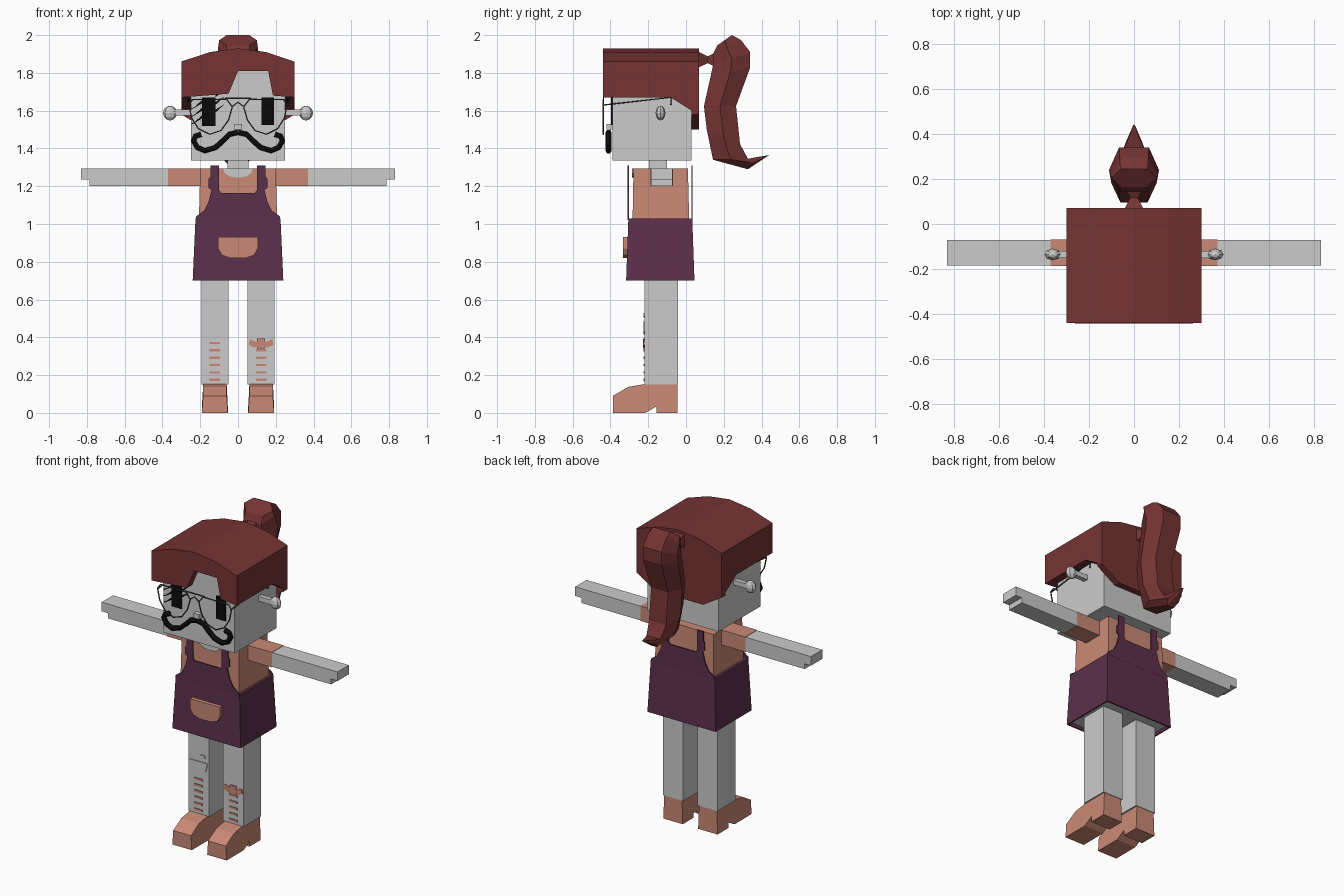
import bpy, bmesh
from mathutils import Vector

cube = bpy.data.objects.get("Cube")
if cube:
    bpy.data.objects.remove(cube, do_unlink=True)


def material(name, r, g, b):
    m = bpy.data.materials.new(name)
    m.use_nodes = True
    m.diffuse_color = (r, g, b, 1)
    node = next(n for n in m.node_tree.nodes if n.type == 'BSDF_PRINCIPLED')
    node.inputs["Base Color"].default_value = (r, g, b, 1)
    return m


GREY = material("pale grey", .6, .6, .6)
RED = material("dark red", .18, .034, .034)
SALMON = material("salmon", .59, .25, .18)
PURPLE = material("plum", .108, .03, .07)
BLACK = material("black", .003, .003, .003)
WIRE = material("wire grey", .06, .06, .065)


def loft(name, rings, *mats):
    """Skin a list of equal-length point rings and cap both ends."""
    bm = bmesh.new()
    vs = [[bm.verts.new(p) for p in ring] for ring in rings]
    n = len(vs[0])
    for a, b in zip(vs, vs[1:]):
        for i in range(n):
            j = (i + 1) % n
            bm.faces.new((a[i], a[j], b[j], b[i]))
    bm.faces.new(vs[0])
    bm.faces.new(vs[-1])
    bmesh.ops.recalc_face_normals(bm, faces=bm.faces)
    me = bpy.data.meshes.new(name)
    bm.to_mesh(me)
    bm.free()
    for m in mats:
        me.materials.append(m)
    ob = bpy.data.objects.new(name, me)
    bpy.context.collection.objects.link(ob)
    return ob


def front_plate(name, pts, y0, y1, mat):
    """Extrude an (x, z) outline along y."""
    return loft(name, [[(x, y, z) for x, z in pts] for y in (y0, y1)], mat)


def side_plate(name, pts, x0, x1, mat):
    """Extrude a (y, z) outline along x."""
    return loft(name, [[(x, y, z) for y, z in pts] for x in (x0, x1)], mat)


def rect(x0, x1, y0, y1, z):
    return [(x0, y0, z), (x1, y0, z), (x1, y1, z), (x0, y1, z)]


def box(name, x, y, z, mat):
    return loft(name, [rect(*x, *y, h) for h in z], mat)


def wire(name, pts, radius, mat, cyclic=False):
    cu = bpy.data.curves.new(name, 'CURVE')
    cu.dimensions = '3D'
    cu.bevel_depth = radius
    cu.bevel_resolution = 1
    cu.use_fill_caps = True
    sp = cu.splines.new('POLY')
    sp.points.add(len(pts) - 1)
    for p, co in zip(sp.points, pts):
        p.co = (*co, 1)
    sp.use_cyclic_u = cyclic
    cu.materials.append(mat)
    ob = bpy.data.objects.new(name, cu)
    bpy.context.collection.objects.link(ob)
    return ob


def mirrored(half):
    """Close a right-half outline with its mirror image."""
    return half + [(-x, z) for x, z in reversed(half)]


SIDES = (("left", 1), ("right", -1))

# Head, nose and neck
box("head", (-.25, .25), (-.39, .03), (1.335, 1.85), GREY)
box("nose", (-.02, .02), (-.42, -.39), (1.5, 1.53), GREY)
box("neck", (-.055, .055), (-.195, -.10), (1.25, 1.34), GREY)

# Hair shell: crown, fringe, back and sides
arc = [(.3, 1.86), (.15, 1.91), (0, 1.93), (-.15, 1.91), (-.3, 1.86)]
front_plate("hair_crown", arc + [(-.3, 1.83), (.3, 1.83)], -.39, .03, RED)
fringe = [(-.3, 1.67), (-.05, 1.69), (0, 1.81), (.16, 1.81), (.185, 1.68), (.3, 1.67)]
front_plate("hair_fringe", arc + fringe, -.44, -.39, RED)
nape = [(-.3, 1.58), (-.17, 1.5), (.17, 1.5), (.3, 1.58)]
front_plate("hair_back", arc + nape, .03, .07, RED)
for side, s in SIDES:
    side_plate(side + "_hair", [(-.39, 1.83), (.03, 1.83), (.03, 1.6), (-.08, 1.67), (-.39, 1.67)],
               s * .25, s * .3, RED)

# Ponytail tie and tail
loft("ponytail_tie", [[(-w, y, 1.87 - w), (w, y, 1.87 - w), (w, y, 1.87 + w), (-w, y, 1.87 + w)]
                      for y, w in ((.07, .04), (.115, .018), (.15, .035))], RED)
tail = [((.165, 1.945), (.243, 2.0), .1), ((.143, 1.9), (.29, 1.975), .105),
        ((.143, 1.84), (.34, 1.91), .11), ((.13, 1.78), (.34, 1.83), .11),
        ((.095, 1.624), (.265, 1.624), .1), ((.11, 1.5), (.286, 1.423), .1),
        ((.143, 1.34), (.328, 1.345), .08), ((.328, 1.29), (.38, 1.355), .04),
        ((.425, 1.355), (.44, 1.365), .006)]
rings = []
for f, b, w in tail:
    f, b = Vector((0, *f)), Vector((0, *b))
    m, X = (f + b) / 2, Vector((w, 0, 0))
    rings.append([f - X * .6, f + X * .6, m + X, b + X * .6, b - X * .6, m - X])
loft("ponytail", rings, RED)

# Ears with round knobs
for side, s in SIDES:
    box(side + "_ear_stem", sorted((s * .24, s * .34)), (-.15, -.12), (1.575, 1.605), GREY)
    bpy.ops.mesh.primitive_uv_sphere_add(segments=8, ring_count=6, radius=1,
                                         location=(s * .36, -.135, 1.587))
    knob = bpy.context.object
    knob.name = side + "_ear_knob"
    knob.scale = (.037, .026, .039)
    knob.data.materials.append(GREY)

# Eyes, lashes and moustache
box("right_eye", (-.19, -.12), (-.398, -.389), (1.52, 1.67), BLACK)
box("left_eye", (.125, .19), (-.398, -.389), (1.525, 1.67), BLACK)
for i in range(3):
    z = 1.53 + i * .04
    front_plate("eyelash", [(-.25, z), (-.24, z), (-.18, z + .055), (-.18, z + .035)], -.398, -.39, BLACK)
    front_plate("inner_lash", [(-.12, z + .06), (-.12, z + .075), (-.07, z + .105)], -.398, -.39, BLACK)
whisker = [(0, 1.485), (.045, 1.475), (.08, 1.44), (.12, 1.405), (.175, 1.388), (.215, 1.405),
           (.235, 1.44), (.225, 1.465), (.195, 1.475)]
for side, s in SIDES:
    wire(side + "_moustache", [(s * x, -.41, z) for x, z in whisker], .016, BLACK)

# Wire glasses
lens = [(.03, 1.62), (.05, 1.55), (.09, 1.495), (.15, 1.475), (.21, 1.505), (.245, 1.56),
        (.26, 1.63), (.24, 1.66), (.06, 1.66)]
for side, s in SIDES:
    wire(side + "_lens_rim", [(s * x, -.437, z) for x, z in lens], .004, WIRE, True)
    wire(side + "_temple", [(s * .255, -.437, 1.63), (s * .265, -.08, 1.67), (s * .265, -.08, 1.63)],
         .004, WIRE)
wire("glasses_bridge", [(-.033, -.437, 1.62), (0, -.437, 1.645), (.033, -.437, 1.62)], .004, WIRE)
wire("glasses_bar", [(-.07, -.437, 1.665), (.07, -.437, 1.665)], .004, WIRE)

# Torso with scooped neckline
loft("torso", [rect(-.21, .21, -.285, .02, .9), rect(-.2, .2, -.278, .01, 1.295)], SALMON)
front_plate("neckline", mirrored([(.08, 1.295), (.07, 1.27), (.045, 1.252), (.015, 1.247)]),
            -.286, -.279, GREY)

# Arms, sleeves and hands
for side, s in SIDES:
    box(side + "_sleeve", sorted((s * .18, s * .37)), (-.187, -.069), (1.2, 1.295), SALMON)
    box(side + "_arm", sorted((s * .37, s * .785)), (-.185, -.071), (1.202, 1.293), GREY)
    box(side + "_fingers", sorted((s * .785, s * .83)), (-.185, -.071), (1.235, 1.293), GREY)

# Apron skirt, with a recessed grey underside
skirt = loft("apron_skirt", [rect(-.24, .24, -.317, .045, .7), rect(-.225, .225, -.305, .033, 1.03)],
             PURPLE, GREY)
bm = bmesh.new()
bm.from_mesh(skirt.data)
under = [f for f in bm.faces if f.normal.z < -.9]
bmesh.ops.inset_region(bm, faces=under, thickness=.012)
rim = bmesh.ops.inset_region(bm, faces=under, thickness=.002, depth=-.02)
for f in under:
    f.material_index = 1
bm.to_mesh(skirt.data)
bm.free()

# Apron bib and straps, front and back
bib = mirrored([(.225, 1.02), (.222, 1.04), (.18, 1.07), (.155, 1.12), (.14, 1.18), (.155, 1.19),
                (.155, 1.24), (.145, 1.25), (.145, 1.31), (.1, 1.31), (.1, 1.18), (.09, 1.165)])
front_plate("apron_front_bib", bib, -.309, -.303, PURPLE)
front_plate("apron_back_bib", bib, .028, .034, PURPLE)
front_plate("apron_pocket", mirrored([(.105, .93), (.105, .87), (.085, .835), (.04, .82)]),
            -.333, -.3, SALMON)

# Legs and heeled shoes
shoe = [(-.045, .152), (-.045, 0), (-.155, 0), (-.155, .035), (-.215, 0), (-.387, 0),
        (-.387, .09), (-.305, .138), (-.22, .152)]
for side, s in SIDES:
    box(side + "_leg", sorted((s * .05, s * .193)), (-.22, -.042), (.15, .73), GREY)
    rings = []
    for edge, flare in ((.06, -.006), (.185, .006)):
        rings.append([(s * (edge + flare * (z < .08)), y, z) for y, z in shoe])
    loft(side + "_shoe", rings, SALMON)

# Leg stripes
for side, s, count in (("left", 1, 5), ("right", -1, 6)):
    for i in range(count):
        z = .175 + i * .039
        box(side + "_leg_stripe", sorted((s * .095, s * .152)), (-.225, -.218), (z - .006, z + .006), SALMON)

# Bow on the left leg, patches on the right leg
for s in (1, -1):
    front_plate("bow_loop", [(.122, .365), (.122 + s * .06, .39), (.122 + s * .065, .36),
                             (.122 + s * .035, .345)], -.225, -.218, SALMON)
box("bow_knot", (.1, .144), (-.228, -.219), (.34, .395), SALMON)
front_plate("knee_patch", [(-.185, .485), (-.06, .485), (-.07, .43), (-.095, .415), (-.15, .415),
                           (-.175, .44)], -.225, -.218, GREY)
front_plate("knee_tag", [(-.13, .505), (-.075, .51), (-.08, .53), (-.11, .53)], -.225, -.218, GREY)
